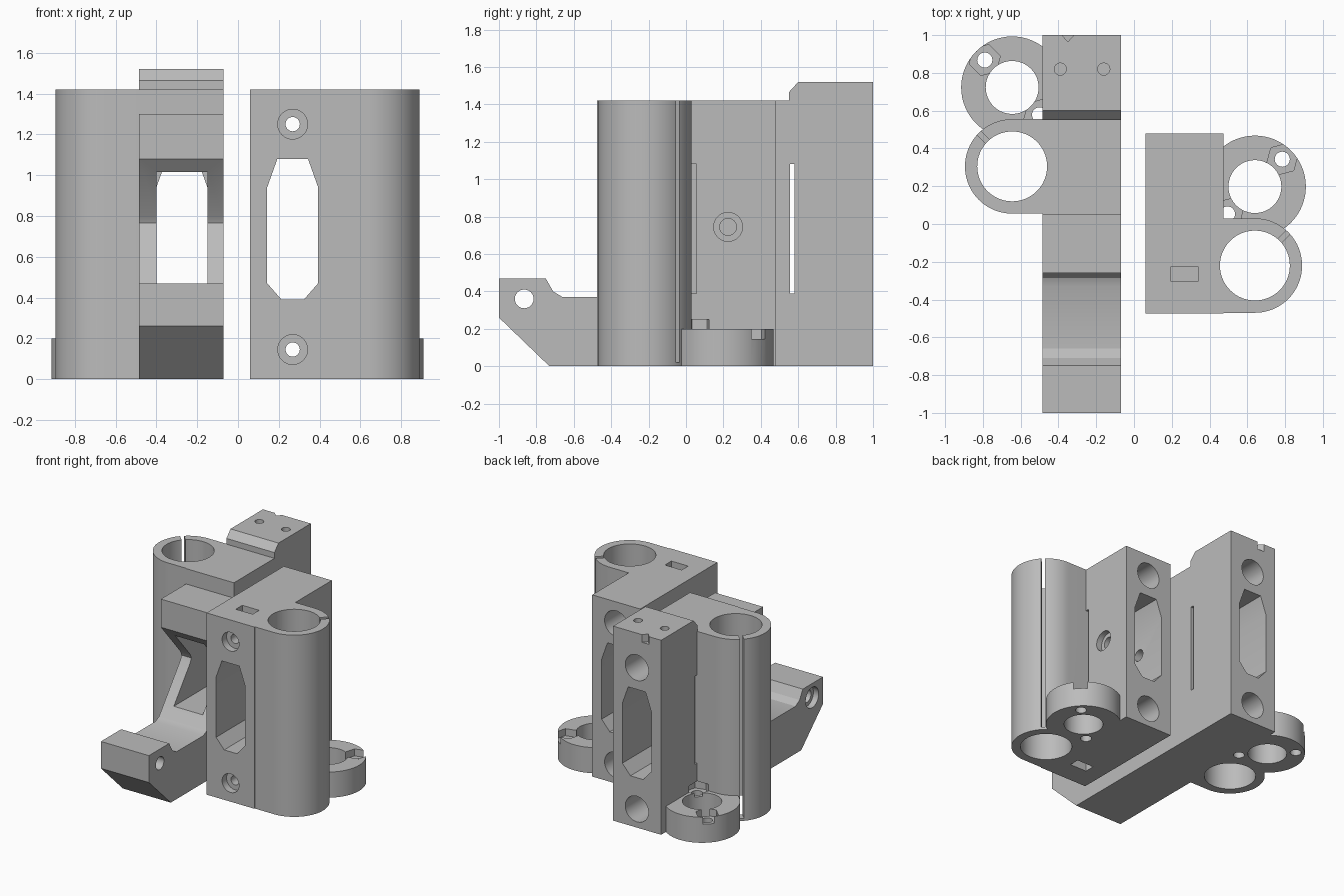
import bpy, bmesh, math

if "Cube" in bpy.data.objects:
    bpy.data.objects.remove(bpy.data.objects["Cube"], do_unlink=True)

grey = bpy.data.materials.new("plastic_grey")
grey.use_nodes = True
colour = (0.5, 0.5, 0.5, 1)
grey.diffuse_color = colour
grey.node_tree.nodes["Principled BSDF"].inputs["Base Color"].default_value = colour

HEIGHT, FOOT = 1.42, 0.2


def prism(name, points, axis, lo, hi):
    """Extrude a closed 2D outline along an axis."""
    place = {"x": lambda a, b, d: (d, a, b),
             "y": lambda a, b, d: (a, d, b),
             "z": lambda a, b, d: (a, b, d)}[axis]
    bm = bmesh.new()
    low = [bm.verts.new(place(a, b, lo)) for a, b in points]
    high = [bm.verts.new(place(a, b, hi)) for a, b in points]
    bm.faces.new(low)
    bm.faces.new(high)
    n = len(points)
    for i in range(n):
        j = (i + 1) % n
        bm.faces.new((low[i], low[j], high[j], high[i]))
    bmesh.ops.recalc_face_normals(bm, faces=bm.faces)
    mesh = bpy.data.meshes.new(name)
    bm.to_mesh(mesh)
    bm.free()
    mesh.materials.append(grey)
    obj = bpy.data.objects.new(name, mesh)
    bpy.context.collection.objects.link(obj)
    return obj


def circle(a, b, r, n=64, turn=0.0):
    return [(a + r * math.cos(turn + math.tau * i / n),
             b + r * math.sin(turn + math.tau * i / n)) for i in range(n)]


def rect(a0, a1, b0, b1):
    return [(a0, b0), (a1, b0), (a1, b1), (a0, b1)]


def combine(body, operation, points, axis, lo, hi):
    """Add or cut a prism, then discard the helper."""
    tool = prism("helper", points, axis, lo, hi)
    tool.hide_render = True
    mod = body.modifiers.new("bool", "BOOLEAN")
    mod.operation, mod.solver, mod.object = operation, "EXACT", tool
    bpy.context.view_layer.objects.active = body
    bpy.ops.object.modifier_apply(modifier=mod.name)
    bpy.data.objects.remove(tool, do_unlink=True)


def add(body, *args):
    combine(body, "UNION", *args)


def cut(body, *args):
    combine(body, "DIFFERENCE", *args)


def add_rod_holders(body, s, cx, cy, edge):
    """Split bearing sleeve and round foot on the outer side s of a body."""
    ry, inner = cy + 0.418, edge - s * 0.06
    arc = [(cx + s * 0.25 * math.cos(t), cy + 0.25 * math.sin(t))
           for t in [math.pi * (i / 40 - 0.5) for i in range(41)]]
    add(body, [(inner, cy - 0.25)] + arc + [(inner, cy + 0.25)], "z", 0, HEIGHT)
    add(body, circle(cx, ry, 0.27), "z", 0, FOOT)
    cut(body, circle(cx, cy, 0.185), "z", -0.1, 1.6)
    cut(body, circle(cx, ry, 0.14), "z", -0.1, FOOT + 0.01)
    # clamping slit
    k, w = math.sqrt(0.5), 0.014
    slit = [(cx + s * k * (r - v), cy + k * (r + v))
            for r, v in ((0.15, -w), (0.28, -w), (0.28, w), (0.15, w))]
    cut(body, slit, "z", 0.02, 1.6)
    # foot screws with nut pockets
    for side, z0, z1 in ((1, 0.145, 0.23), (-1, 0.17, 0.25)):
        px, py = cx + s * side * 0.145, ry + side * 0.145
        cut(body, circle(px, py, 0.04, 32), "z", -0.1, z0 + 0.03)
        cut(body, circle(px, py, 0.085, 6, math.radians(15)), "z", z0, z1)


def window(cx):
    half = [(0.055, 0.39), (0.125, 0.47), (0.125, 0.94), (0.075, 1.08)]
    return [(cx + a, z) for a, z in half] + [(cx - a, z) for a, z in reversed(half)]


def finish(obj):
    bpy.ops.object.select_all(action="DESELECT")
    obj.select_set(True)
    bpy.context.view_layer.objects.active = obj
    bpy.ops.object.shade_smooth_by_angle(angle=math.radians(25))


# Drive-side end with braced arm
profile = [(-1, 0.26), (-0.73, 0), (1, 0), (1, 1.52), (0.6, 1.52), (0.55, 1.465),
           (0.55, HEIGHT), (0.05, HEIGHT), (0.05, 1.30), (-0.26, 1.30), (-0.26, 1.08),
           (-0.02, 0.80), (-0.005, 0.765), (-0.02, 0.73), (-0.26, 0.42), (-0.285, 0.39),
           (-0.33, 0.37), (-0.66, 0.37), (-0.71, 0.40), (-0.75, 0.47), (-1, 0.47)]
arm_end = prism("braced_arm_end", profile, "x", -0.485, -0.07)
add_rod_holders(arm_end, -1, -0.645, 0.305, -0.485)
mid = -0.275
cut(arm_end, window(mid), "y", 0.2, 1.1)
cut(arm_end, rect(mid - 0.125, mid + 0.125, 0.47, 1.015), "y", -0.5, 0.25)
cut(arm_end, rect(0.555, 0.58, 0.39, 1.08), "x", -0.6, 0.0)
for z in (0.145, 1.25):
    cut(arm_end, circle(mid, z, 0.1), "y", 0.6, 1.1)
# Arm pivot hole with counterbore
cut(arm_end, circle(-0.865, 0.36, 0.05), "x", -0.6, 0.0)
cut(arm_end, circle(-0.865, 0.36, 0.08), "x", -0.6, -0.44)
# Top screw holes and small notch
for x in (-0.39, -0.16):
    cut(arm_end, circle(x, 0.82, 0.032, 32), "z", 1.36, 1.6)
cut(arm_end, [(-0.39, 1.01), (-0.31, 1.01), (-0.35, 0.965)], "z", 1.46, 1.6)
finish(arm_end)

# Plain idler-side end
plain_end = prism("plain_end", rect(0.06, 0.475, -0.475, 0.48), "z", 0, HEIGHT)
add_rod_holders(plain_end, 1, 0.64, -0.22, 0.475)
mid = 0.268
cut(plain_end, window(mid), "y", -0.6, 0.6)
cut(plain_end, rect(0.03, 0.055, 0.39, 1.08), "x", 0.0, 0.487)
# Rod sockets: screw hole, front counterbore, wide rear bore
for z in (0.145, 1.25):
    cut(plain_end, circle(mid, z, 0.035, 32), "y", -0.6, 0.3)
    cut(plain_end, circle(mid, z, 0.073), "y", -0.6, -0.42)
    cut(plain_end, circle(mid, z, 0.1), "y", -0.1, 0.6)
# Captive nut slots
for z0, z1 in ((-0.1, 0.21), (1.185, 1.5)):
    cut(plain_end, rect(0.195, 0.34, -0.305, -0.225), "z", z0, z1)
# Cross bolt
cut(plain_end, circle(0.225, 0.745, 0.045, 32), "x", 0.0, 0.6)
cut(plain_end, circle(0.225, 0.745, 0.077), "x", 0.43, 0.6)
finish(plain_end)
